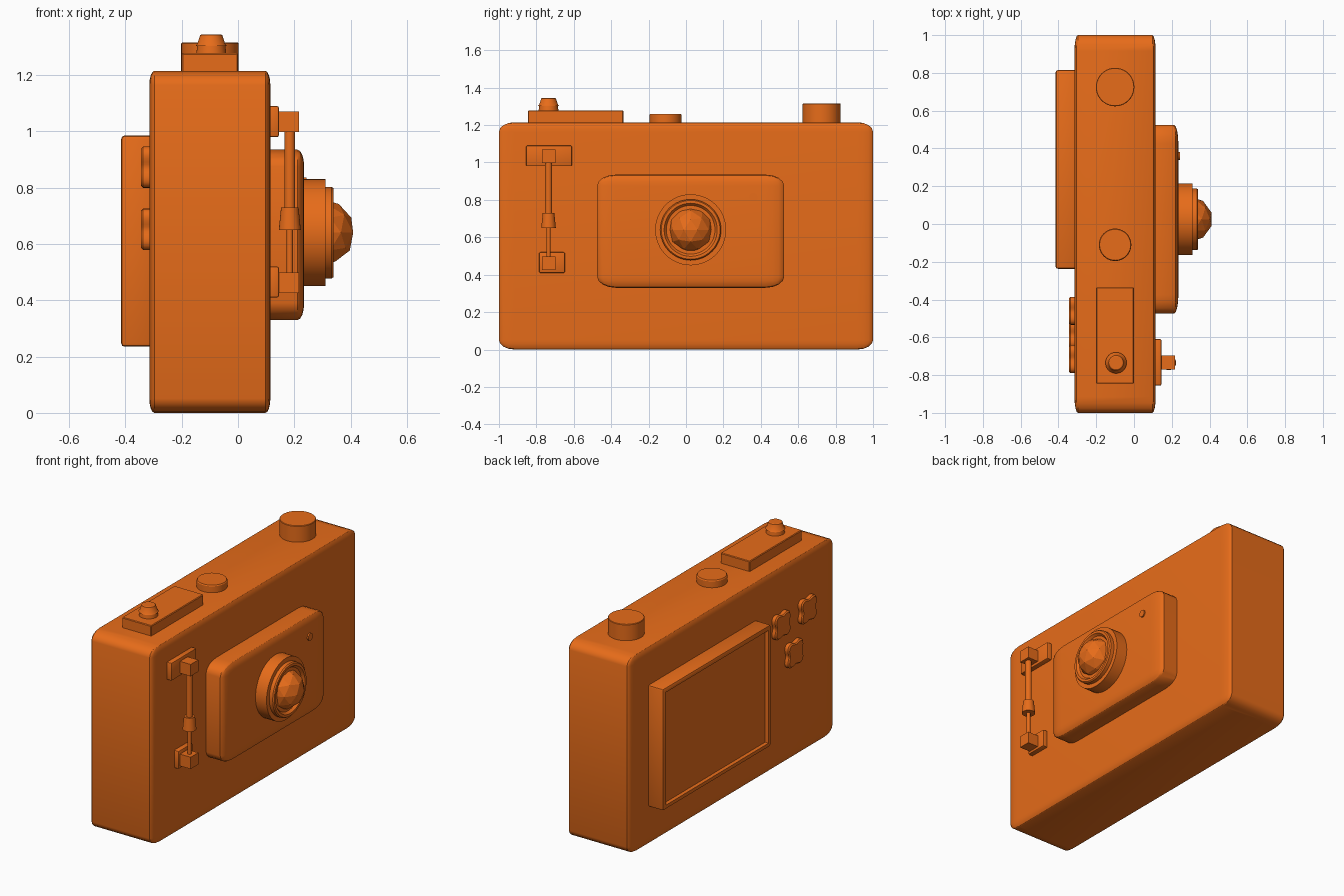
import bpy, bmesh, math
from mathutils import Matrix, Vector

if "Cube" in bpy.data.objects:
    bpy.data.objects.remove(bpy.data.objects["Cube"])

mat = bpy.data.materials.new("orange")
mat.diffuse_color = (0.8, 0.15, 0.01, 1)
mat.use_nodes = True
mat.node_tree.nodes["Principled BSDF"].inputs["Base Color"].default_value = mat.diffuse_color


def finish(name, bm, smooth=True):
    bmesh.ops.recalc_face_normals(bm, faces=bm.faces[:])
    me = bpy.data.meshes.new(name)
    bm.to_mesh(me)
    bm.free()
    ob = bpy.data.objects.new(name, me)
    bpy.context.collection.objects.link(ob)
    me.materials.append(mat)
    if smooth:
        bpy.ops.object.select_all(action='DESELECT')
        ob.select_set(True)
        bpy.context.view_layer.objects.active = ob
        bpy.ops.object.shade_smooth_by_angle(angle=math.radians(30))
    return ob


def box_mesh(lo, hi, bevel=0, seg=4, relative=False):
    """Box between two corners; a relative bevel stretches with the box."""
    lo, hi = Vector(lo), Vector(hi)
    size = hi - lo
    bm = bmesh.new()
    bmesh.ops.create_cube(bm, size=1)
    if not relative:
        bmesh.ops.scale(bm, vec=size, verts=bm.verts[:])
    if bevel:
        bmesh.ops.bevel(bm, geom=bm.edges[:], offset=bevel, segments=seg,
                        profile=0.5, affect='EDGES')
    if relative:
        bmesh.ops.scale(bm, vec=size, verts=bm.verts[:])
    bmesh.ops.translate(bm, vec=(lo + hi) / 2, verts=bm.verts[:])
    return bm


def box(name, lo, hi, bevel=0, seg=4, relative=False):
    return finish(name, box_mesh(lo, hi, bevel, seg, relative))


def lathe(name, profile, centre, axis='Z', sides=32):
    """Turn (radius, height) points around an axis and cap both ends."""
    bm = bmesh.new()
    rings = []
    for r, h in profile:
        rings.append([bm.verts.new((r * math.cos(2 * math.pi * i / sides),
                                    r * math.sin(2 * math.pi * i / sides), h))
                      for i in range(sides)])
    for a, b in zip(rings, rings[1:]):
        for i in range(sides):
            j = (i + 1) % sides
            bm.faces.new((a[i], a[j], b[j], b[i]))
    bm.faces.new(rings[0])
    bm.faces.new(rings[-1])
    m = Matrix.Translation(centre)
    if axis == 'X':
        m = m @ Matrix.Rotation(math.pi / 2, 4, 'Y')
    bm.transform(m)
    return finish(name, bm)


# Body and raised front panel
box("body", (-0.315, -1, 0), (0.115, 1, 1.215), 0.042, 4, True)
box("front_panel", (0.0, -0.475, 0.33), (0.235, 0.525, 0.935), 0.1, 4, True)

# Lens barrel, faceted glass and small lamp
lathe("lens_barrel", [(0.19, 0.2), (0.19, 0.31), (0.163, 0.31), (0.163, 0.333),
                      (0.157, 0.34), (0.142, 0.34), (0.13, 0.325)],
      (0, 0.025, 0.64), 'X', 48)
bm = bmesh.new()
bmesh.ops.create_icosphere(bm, subdivisions=2, radius=0.12)
bmesh.ops.translate(bm, vec=(0.295, 0.025, 0.64), verts=bm.verts[:])
finish("lens_glass", bm, smooth=False)
lathe("front_lamp", [(0.022, 0.2), (0.022, 0.243)], (0, 0.36, 0.815), 'X', 24)

# Front grip: two mounts with blocks, joined by a stepped rod
box("upper_mount", (0.10, -0.855, 0.98), (0.145, -0.61, 1.09), 0.006, 2)
box("lower_mount", (0.10, -0.785, 0.41), (0.145, -0.648, 0.52), 0.006, 2)
for n, z in (("upper_block", 0.997), ("lower_block", 0.425)):
    box(n, (0.14, -0.771, z), (0.217, -0.697, z + 0.073))
lathe("grip_rod", [(0.011, 0.48), (0.011, 0.65), (0.039, 0.65), (0.031, 0.73),
                   (0.019, 0.73), (0.019, 1.01)], (0.184, -0.735, 0), 'Z', 24)

# Top plate, shutter and dials
box("top_plate", (-0.2, -0.845, 1.19), (0.0, -0.335, 1.278), 0.004, 1)
lathe("shutter_button", [(0.055, 1.26), (0.05, 1.303), (0.056, 1.303),
                         (0.05, 1.31), (0.039, 1.342), (0.034, 1.345)],
      (-0.095, -0.735, 0), 'Z', 32)
lathe("middle_dial", [(0.086, 1.2), (0.086, 1.254), (0.082, 1.26)],
      (-0.1, -0.11, 0), 'Z', 40)
lathe("corner_dial", [(0.102, 1.2), (0.102, 1.312), (0.099, 1.315)],
      (-0.1, 0.725, 0), 'Z', 40)

# Rear screen with a recessed face
bm = box_mesh((-0.415, -0.237, 0.235), (-0.29, 0.815, 0.985), 0.012, 2)
face = min((f for f in bm.faces if f.normal.x < -0.99),
           key=lambda f: -f.calc_area())
bmesh.ops.inset_region(bm, faces=[face], thickness=0.022)
bmesh.ops.inset_region(bm, faces=[face], thickness=0.004, depth=-0.02)
finish("rear_screen", bm)

# Three four-lobed rear buttons
for k, (y, z) in enumerate(((-0.46, 0.873), (-0.715, 0.873), (-0.585, 0.652))):
    bm = bmesh.new()
    rings = []
    for x, s in ((-0.30, 1), (-0.337, 1), (-0.344, 0.9)):
        ring = []
        for i in range(48):
            t = 2 * math.pi * i / 48
            r = s * (0.078 - 0.014 * math.cos(4 * t))
            ring.append(bm.verts.new((x, y + r * math.cos(t), z + r * math.sin(t))))
        rings.append(ring)
    for a, b in zip(rings, rings[1:]):
        for i in range(48):
            j = (i + 1) % 48
            bm.faces.new((a[i], a[j], b[j], b[i]))
    bm.faces.new(rings[0])
    bm.faces.new(rings[-1])
    finish(f"rear_button_{k + 1}", bm)
